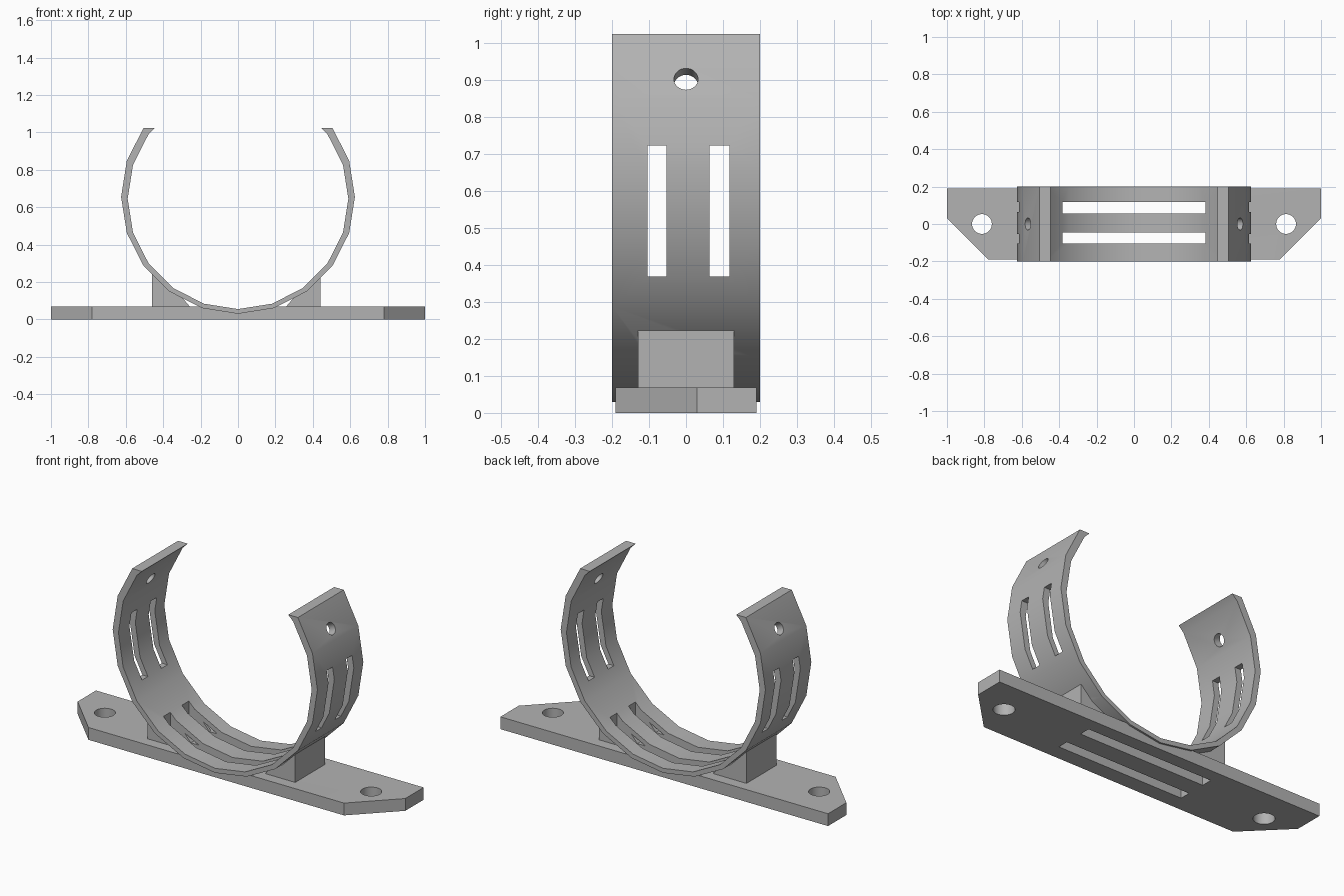
import bpy
import bmesh
import math
from mathutils import Matrix, Vector

if "Cube" in bpy.data.objects:
    bpy.data.objects.remove(bpy.data.objects["Cube"], do_unlink=True)

grey = bpy.data.materials.new("plain grey")
grey.use_nodes = True
COLOUR = (0.45, 0.45, 0.45, 1)
grey.diffuse_color = COLOUR
grey.node_tree.nodes["Principled BSDF"].inputs["Base Color"].default_value = COLOUR


def make(name, bm):
    bmesh.ops.recalc_face_normals(bm, faces=bm.faces)
    mesh = bpy.data.meshes.new(name)
    bm.to_mesh(mesh)
    bm.free()
    mesh.materials.append(grey)
    obj = bpy.data.objects.new(name, mesh)
    bpy.context.collection.objects.link(obj)
    return obj


def prism(name, points, offset):
    """Extrude a closed outline of 3D points along an offset."""
    bm = bmesh.new()
    face = bm.faces.new([bm.verts.new(p) for p in points])
    ext = bmesh.ops.extrude_face_region(bm, geom=[face])
    verts = [g for g in ext["geom"] if isinstance(g, bmesh.types.BMVert)]
    bmesh.ops.translate(bm, vec=Vector(offset), verts=verts)
    return make(name, bm)


def box(name, lo, hi):
    bm = bmesh.new()
    size = Vector(hi) - Vector(lo)
    centre = (Vector(hi) + Vector(lo)) / 2
    bmesh.ops.create_cube(bm, size=1, matrix=Matrix.Translation(centre) @ Matrix.Diagonal((*size, 1)))
    return make(name, bm)


def rod(name, centre, axis, radius, length, sides=32):
    bm = bmesh.new()
    turn = Vector(axis).to_track_quat("Z", "Y").to_matrix().to_4x4()
    bmesh.ops.create_cone(bm, cap_ends=True, segments=sides, radius1=radius, radius2=radius,
                          depth=length, matrix=Matrix.Translation(centre) @ turn)
    return make(name, bm)


def cut(obj, cutters):
    bpy.context.view_layer.objects.active = obj
    for cutter in cutters:
        cutter.hide_render = True
        mod = obj.modifiers.new("cut", "BOOLEAN")
        mod.operation = "DIFFERENCE"
        mod.solver = "EXACT"
        mod.object = cutter
        bpy.ops.object.modifier_apply(modifier=mod.name)


def arc(radius, centre_z, first, last):
    """Points of a twenty-sided circle, angles counted in steps from straight down."""
    step = math.tau / 20
    return [(radius * math.sin(i * step), centre_z - radius * math.cos(i * step))
            for i in range(first, last + 1)]


# Open clamp ring: outer and inner arcs with level tips
TOP = 1.022
outer = arc(0.625, 0.655, -7, 7)
inner = arc(0.59, 0.645, -7, 7)
inner = [(-0.447, TOP)] + inner + [(0.447, TOP)]
profile = outer + inner[::-1]
ring = prism("clamp_ring", [(x, -0.2, z) for x, z in profile], (0, 0.4, 0))

# Base plate with two chamfered front corners
outline = [(-1, 0.19), (-1, 0.03), (-0.78, -0.19), (0.78, -0.19), (1, 0.03), (1, 0.19)]
base = prism("base_plate", [(x, y, 0) for x, y in outline], (0, 0, 0.068))

# Support blocks between the plate and the ring
supports = []
for side, name, end, top in ((1, "left_support", 0.44, 0.24), (-1, "right_support", 0.46, 0.26)):
    shape = [(end, 0.06), (end, top), (0.36, 0.155), (0.31, 0.13), (0.25, 0.06)]
    supports.append(prism(name, [(side * x, -0.13, z) for x, z in shape], (0, 0.26, 0)))

# Cutters: strap slots, the ring's bore and the screw holes
floor_slots = [box("floor_slot_cutter", (-0.382, a, -0.5), (0.382, b, 0.35))
               for a, b in ((-0.104, -0.045), (0.057, 0.117))]
side_slots = [box("side_slot_cutter", (-1, a, 0.368), (1, b, 0.722))
              for a, b in ((-0.104, -0.053), (0.064, 0.117))]
bore = prism("bore_cutter", [(x, -0.5, z) for x, z in arc(0.59, 0.645, 0, 19)], (0, 1, 0))
tilt = math.radians(27)
tip_holes = [rod("tip_hole_cutter", (s * 0.555, 0, 0.895), (s * math.cos(tilt), 0, math.sin(tilt)),
                 0.0325, 0.2) for s in (-1, 1)]
base_holes = [rod("base_hole_cutter", (s * 0.813, 0, 0), (0, 0, 1), 0.053, 1) for s in (-1, 1)]

cut(ring, floor_slots + side_slots + tip_holes)
cut(base, [bore] + floor_slots + base_holes)
for support in supports:
    cut(support, floor_slots)

for cutter in floor_slots + side_slots + tip_holes + base_holes + [bore]:
    bpy.data.objects.remove(cutter, do_unlink=True)

# Smooth the curved walls, keep the edges sharp
for obj in [ring, base] + supports:
    bpy.ops.object.select_all(action="DESELECT")
    obj.select_set(True)
    bpy.context.view_layer.objects.active = obj
    bpy.ops.object.shade_smooth_by_angle(angle=math.radians(30))
